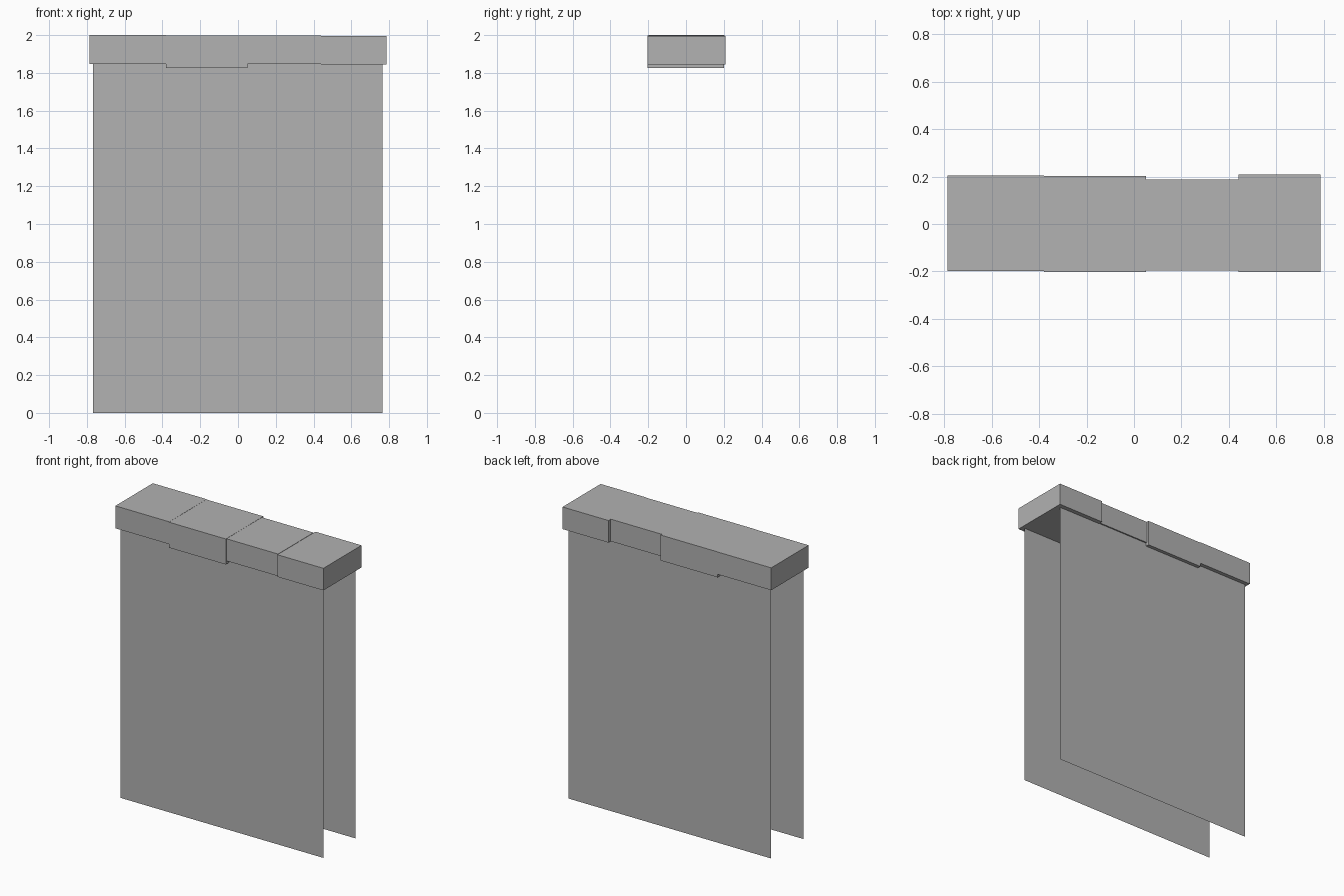
import bpy
import bmesh

cube = bpy.data.objects.get("Cube")
if cube:
    bpy.data.objects.remove(cube, do_unlink=True)

grey = bpy.data.materials.new("plain_grey")
grey.use_nodes = True
colour = (0.445, 0.445, 0.445, 1)
grey.diffuse_color = colour
grey.node_tree.nodes["Principled BSDF"].inputs["Base Color"].default_value = colour


def add_object(name, bm):
    mesh = bpy.data.meshes.new(name)
    bm.to_mesh(mesh)
    bm.free()
    mesh.materials.append(grey)
    obj = bpy.data.objects.new(name, mesh)
    bpy.context.collection.objects.link(obj)
    return obj


def add_box(name, x, y, z):
    """Box spanning the given (min, max) ranges."""
    bm = bmesh.new()
    bmesh.ops.create_cube(bm, size=1)
    for v in bm.verts:
        v.co = [r[0] if c < 0 else r[1] for c, r in zip(v.co, (x, y, z))]
    return add_object(name, bm)


def add_panel(name, x, y, z, facing):
    """Single upright sheet facing along +y or -y."""
    bm = bmesh.new()
    corners = [(x[0], z[0]), (x[1], z[0]), (x[1], z[1]), (x[0], z[1])]
    if facing > 0:
        corners.reverse()
    bm.faces.new([bm.verts.new((px, y, pz)) for px, pz in corners])
    return add_object(name, bm)


# Top beam: four blocks end to end, each slightly different in depth and height
add_box("beam_right_end", (-0.787, -0.38), (-0.199, 0.205), (1.847, 2.0))
add_box("beam_deep_block", (-0.38, 0.05), (-0.203, 0.202), (1.825, 1.999))
add_box("beam_narrow_block", (0.05, 0.44), (-0.196, 0.187), (1.847, 1.998))
add_box("beam_left_end", (0.44, 0.787), (-0.203, 0.208), (1.845, 1.996))

# Two thin sheets hanging below the beam
for name, y, facing in (("front_panel", -0.17, -1), ("back_panel", 0.178, 1)):
    add_panel(name, (-0.768, 0.764), y, (0, 1.86), facing)
